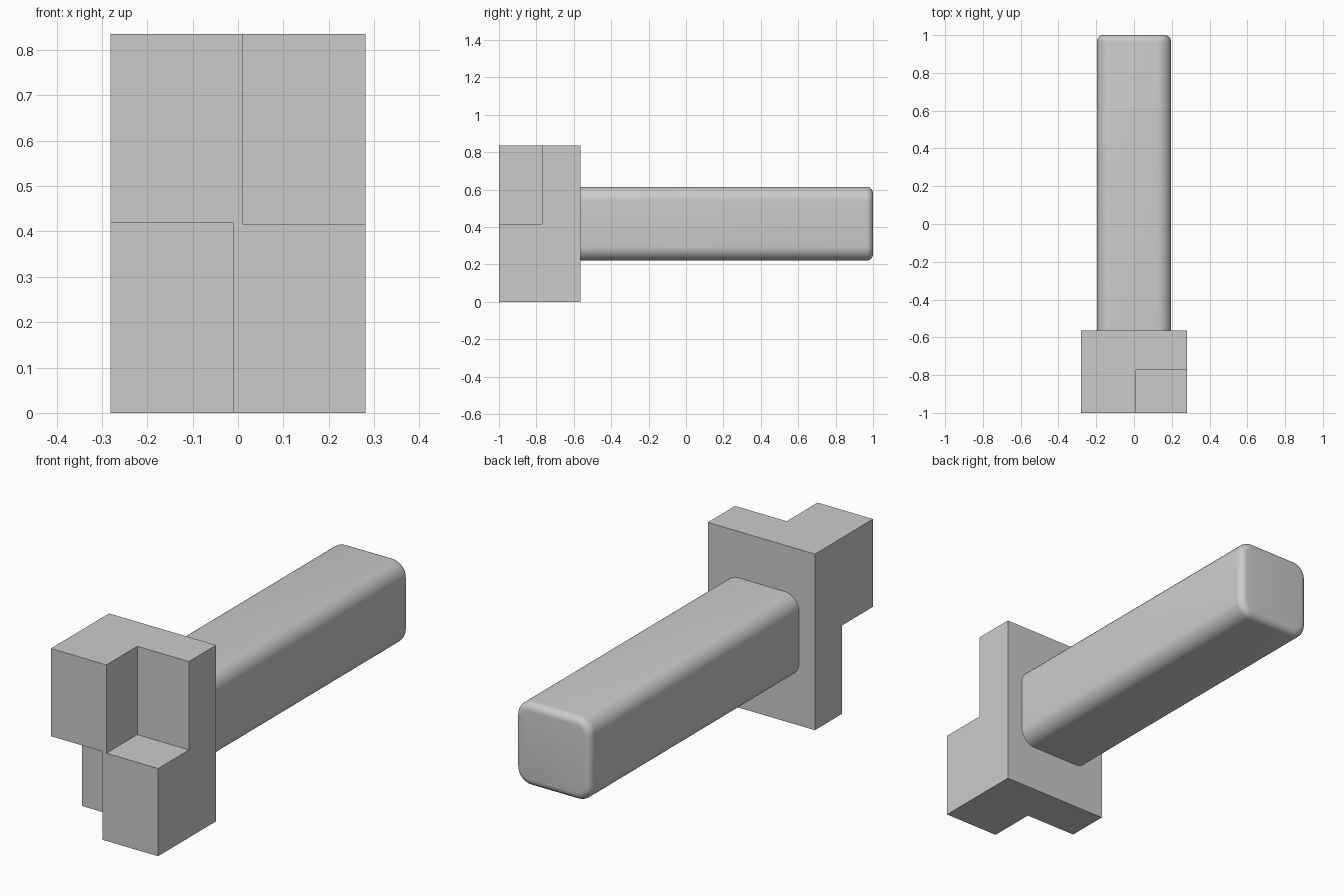
import bpy, bmesh, math

if "Cube" in bpy.data.objects:
    bpy.data.objects.remove(bpy.data.objects["Cube"])

grey = bpy.data.materials.new("light_grey")
grey.diffuse_color = (0.6, 0.6, 0.6, 1)
grey.use_nodes = True
grey.node_tree.nodes["Principled BSDF"].inputs["Base Color"].default_value = grey.diffuse_color


def finish(name, bm):
    mesh = bpy.data.meshes.new(name)
    bmesh.ops.recalc_face_normals(bm, faces=bm.faces)
    bm.to_mesh(mesh)
    bm.free()
    mesh.materials.append(grey)
    obj = bpy.data.objects.new(name, mesh)
    bpy.context.collection.objects.link(obj)
    return obj


def box(name, x0, x1, y0, y1, z0, z1):
    bm = bmesh.new()
    bmesh.ops.create_cube(bm, size=1)
    for v in bm.verts:
        v.co = (x1 if v.co.x > 0 else x0,
                y1 if v.co.y > 0 else y0,
                z1 if v.co.z > 0 else z0)
    return finish(name, bm)


# Head: block with two opposite front quarters cut away
head = box("head", -0.281, 0.281, -1.0, -0.565, 0.0, 0.835)
cutters = [box("upper_notch_cutter", 0.01, 0.5, -1.2, -0.769, 0.416, 1.0),
           box("lower_notch_cutter", -0.5, -0.01, -1.2, -0.769, -0.2, 0.419)]
for c in cutters:
    mod = head.modifiers.new(c.name, "BOOLEAN")
    mod.operation = "DIFFERENCE"
    mod.solver = "EXACT"
    mod.object = c
bpy.context.view_layer.update()
cut_mesh = bpy.data.meshes.new_from_object(
    head.evaluated_get(bpy.context.evaluated_depsgraph_get()))
head.modifiers.clear()
head.data = cut_mesh
for c in cutters:
    bpy.data.objects.remove(c)

# Handle: rounded square bar with a softened far end
HALF, R, END_R, CZ, SEG = 0.197, 0.075, 0.035, 0.418, 8


def ring(bm, y, inset):
    verts = []
    for k, (sx, sz) in enumerate([(1, 1), (-1, 1), (-1, -1), (1, -1)]):
        for i in range(SEG + 1):
            a = math.pi / 2 * (k + i / SEG)
            verts.append(bm.verts.new((
                sx * (HALF - R) + (R - inset) * math.cos(a), y,
                CZ + sz * (HALF - R) + (R - inset) * math.sin(a))))
    return verts


bm = bmesh.new()
rings = [ring(bm, -0.58, 0)]
for i in range(7):
    t = math.pi / 2 * i / 6
    rings.append(ring(bm, 1 - END_R + END_R * math.sin(t),
                      END_R * (1 - math.cos(t))))
for a, b in zip(rings, rings[1:]):
    for i in range(len(a)):
        j = (i + 1) % len(a)
        bm.faces.new((a[i], a[j], b[j], b[i]))
bm.faces.new(rings[0])
bm.faces.new(rings[-1])
handle = finish("handle", bm)
bpy.ops.object.select_all(action="DESELECT")
handle.select_set(True)
bpy.context.view_layer.objects.active = handle
bpy.ops.object.shade_smooth_by_angle(angle=math.radians(30))
